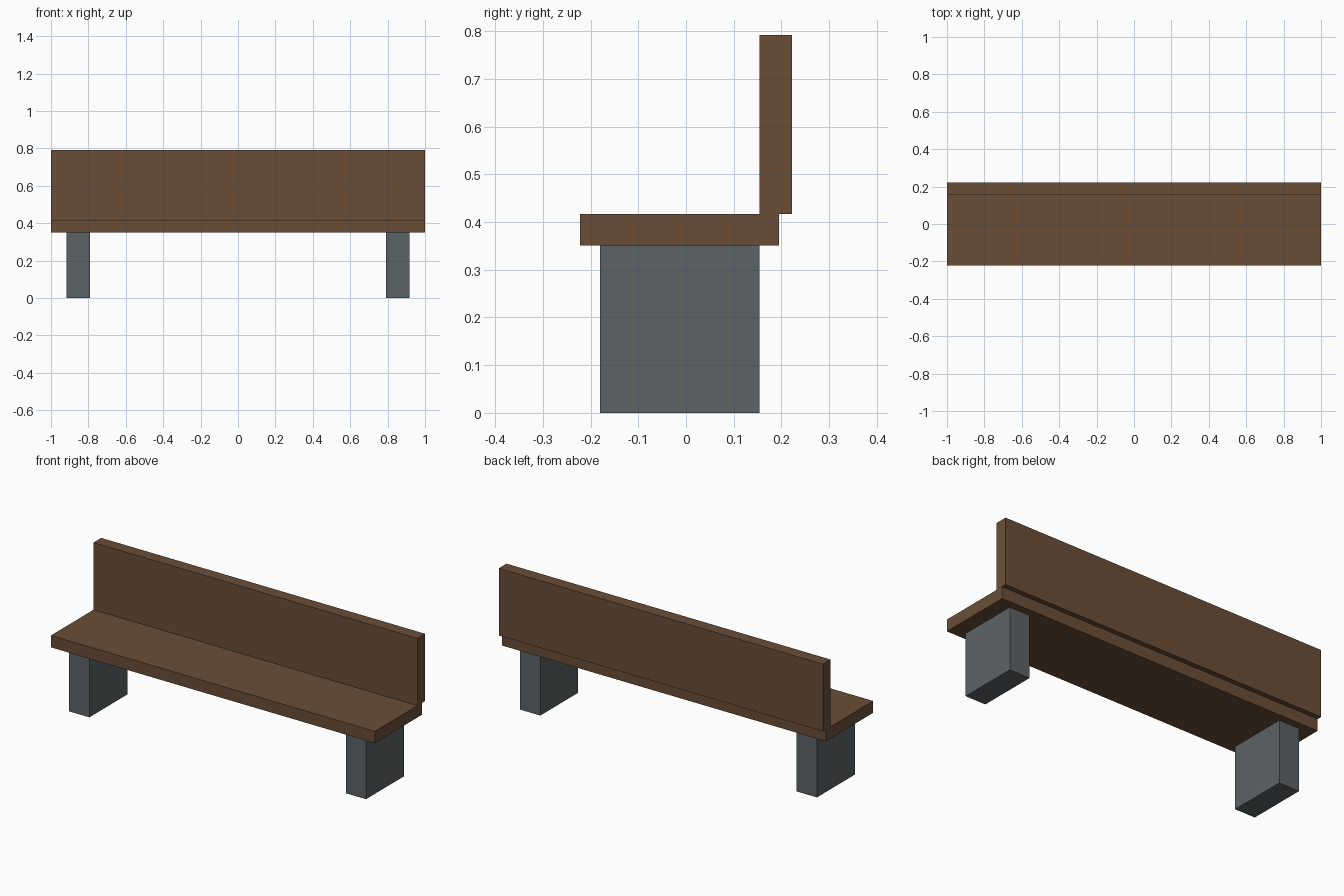
import bpy
import bmesh
from mathutils import Vector

if "Cube" in bpy.data.objects:
    bpy.data.objects.remove(bpy.data.objects["Cube"])


def material(name, rgb):
    mat = bpy.data.materials.new(name)
    mat.diffuse_color = (*rgb, 1.0)
    mat.use_nodes = True
    mat.node_tree.nodes["Principled BSDF"].inputs["Base Color"].default_value = mat.diffuse_color
    return mat


def box(name, low, high, mat):
    """Axis-aligned box between two opposite corners."""
    low, high = Vector(low), Vector(high)
    bm = bmesh.new()
    bmesh.ops.create_cube(bm, size=1.0)
    bmesh.ops.scale(bm, vec=high - low, verts=bm.verts)
    mesh = bpy.data.meshes.new(name)
    bm.to_mesh(mesh)
    bm.free()
    mesh.materials.append(mat)
    obj = bpy.data.objects.new(name, mesh)
    obj.location = (low + high) / 2
    bpy.context.collection.objects.link(obj)
    return obj


wood = material("brown_wood", (0.144, 0.076, 0.039))
stone = material("grey_stone", (0.107, 0.124, 0.133))

# Seat plank and backrest, which overhangs the seat at the rear
box("seat", (-1, -0.222, 0.351), (1, 0.195, 0.417), wood)
box("backrest", (-1, 0.154, 0.417), (1, 0.222, 0.792), wood)

# Block legs, one near each end
for side, x in (("left", -0.854), ("right", 0.854)):
    box(side + "_leg", (x - 0.0625, -0.18, 0), (x + 0.0625, 0.154, 0.351), stone)
